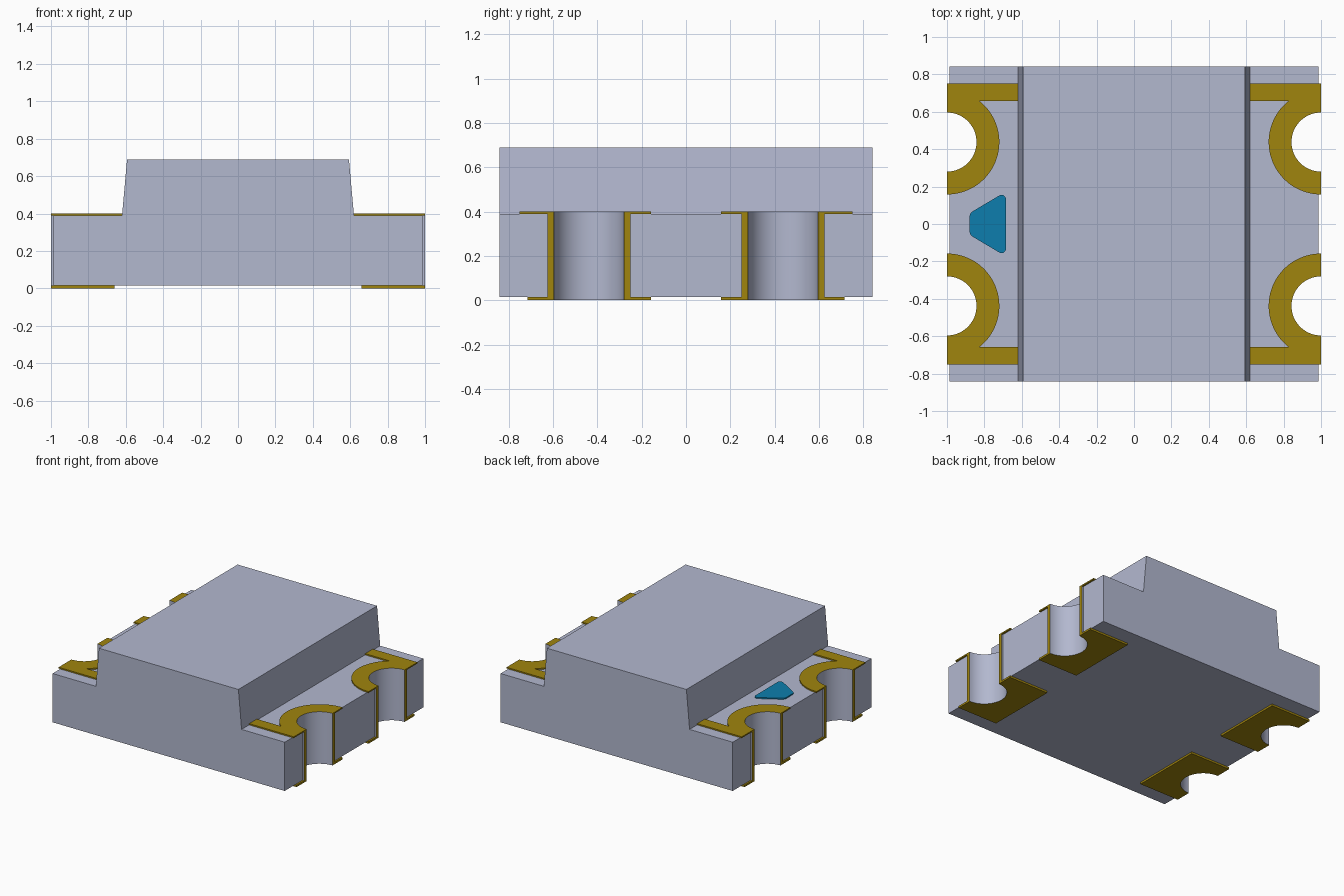
import bpy, bmesh, math
from mathutils import Vector

cube = bpy.data.objects.get("Cube")
if cube:
    bpy.data.objects.remove(cube, do_unlink=True)


def material(name, rgb):
    m = bpy.data.materials.new(name)
    m.use_nodes = True
    m.diffuse_color = (*rgb, 1)
    bsdf = m.node_tree.nodes["Principled BSDF"]
    bsdf.inputs["Base Color"].default_value = (*rgb, 1)
    bsdf.inputs["Roughness"].default_value = 0.6
    return m


GREY = material("pale_blue_grey", (0.448, 0.479, 0.624))
GOLD = material("dark_gold", (0.352, 0.233, 0.004))
BLUE = material("marker_blue", (0.004, 0.208, 0.418))


def arc(cx, cy, r, a0, a1, n=32):
    """Points on an arc, angles in degrees."""
    angles = [math.radians(a0 + (a1 - a0) * i / n) for i in range(n + 1)]
    return [(cx + r * math.cos(a), cy + r * math.sin(a)) for a in angles]


def prism(name, points, start, end, mats, axis="z", rule=None):
    """Extrude a flat outline along z, or along y for an x-z profile."""
    bm = bmesh.new()
    place = (lambda p: (p[0], p[1], start)) if axis == "z" else (lambda p: (p[0], start, p[1]))
    face = bm.faces.new([bm.verts.new(place(p)) for p in points])
    out = bmesh.ops.extrude_face_region(bm, geom=[face])
    shift = Vector((0, 0, end - start)) if axis == "z" else Vector((0, end - start, 0))
    bmesh.ops.translate(bm, vec=shift, verts=[v for v in out["geom"] if isinstance(v, bmesh.types.BMVert)])
    bmesh.ops.recalc_face_normals(bm, faces=bm.faces)
    if rule:
        bm.normal_update()
        for f in bm.faces:
            f.material_index = rule(f)
    mesh = bpy.data.meshes.new(name)
    bm.to_mesh(mesh)
    bm.free()
    for m in mats:
        mesh.materials.append(m)
    ob = bpy.data.objects.new(name, mesh)
    bpy.context.collection.objects.link(ob)
    return ob


def smooth(ob):
    bpy.ops.object.select_all(action="DESELECT")
    ob.select_set(True)
    bpy.context.view_layer.objects.active = ob
    bpy.ops.object.shade_smooth_by_angle(angle=math.radians(30))


# Main sizes
HX, HY = 0.987, 0.842            # board half sizes
Z0, Z1, Z2, ZPAD = 0.015, 0.39, 0.69, 0.40
HOLE_Y, R_IN, R_OUT, R_RING = 0.438, 0.158, 0.187, 0.28
CORNERS = [(sx, sy, f"{'back' if sy > 0 else 'front'}_{'left' if sx > 0 else 'right'}")
           for sx in (1, -1) for sy in (1, -1)]

# Body: stepped profile with a tapered cap, run from front to back
half = [(HX, Z0), (HX, Z1), (0.62, Z1), (0.593, Z2)]
body = prism("body", half + [(-x, z) for x, z in reversed(half)], -HY, HY, [GREY], axis="y")

# Notches cut into both ends of the body
for sx, sy, label in CORNERS:
    cutter = prism("notch_cutter", arc(sx, sy * HOLE_Y, R_OUT, 0, 360, 64)[:-1], -0.1, 0.5, [GREY])
    cutter.hide_render = True
    mod = body.modifiers.new("notch", "BOOLEAN")
    mod.operation = "DIFFERENCE"
    mod.solver = "EXACT"
    mod.object = cutter
    bpy.ops.object.select_all(action="DESELECT")
    bpy.context.view_layer.objects.active = body
    body.select_set(True)
    bpy.ops.object.modifier_apply(modifier=mod.name)
    bpy.data.objects.remove(cutter, do_unlink=True)
smooth(body)

# Outlines for one corner, mirrored to the other three
lining = arc(1, HOLE_Y, R_IN, 90, 270) + arc(1, HOLE_Y, R_OUT, 270, 90)
bar_y = 0.658
meet = math.degrees(math.acos(-math.sqrt(R_RING**2 - (bar_y - HOLE_Y)**2) / R_RING))
top_pad = ([(0.621, bar_y), (0.621, 0.751), (1, 0.751)]
           + arc(1, HOLE_Y, R_OUT, 90, 270) + arc(1, HOLE_Y, R_RING, 270, meet))
bottom_pad = ([(1, 0.158), (0.66, 0.158), (0.66, 0.716), (1, 0.716)]
              + arc(1, HOLE_Y, R_OUT, 90, 270))


def flat_gold(f):
    """Gold on the rims and flat ends, grey on the curved walls."""
    c = f.calc_center_median()
    return 1 if abs(f.normal.z) > 0.9 or abs(c.x) > 0.9999 else 0


for sx, sy, label in CORNERS:
    def mirrored(pts):
        return [(x * sx, y * sy) for x, y in pts]
    # Half-round hole lining, top contact and bottom contact
    smooth(prism("hole_lining_" + label, mirrored(lining), 0, ZPAD, [GREY, GOLD], rule=flat_gold))
    smooth(prism("top_pad_" + label, mirrored(top_pad), Z1, ZPAD, [GOLD]))
    smooth(prism("bottom_pad_" + label, mirrored(bottom_pad), 0, Z0, [GOLD]))

# Polarity marker: rounded trapezoid on the right-hand ledge
upper = arc(-0.708, 0.133, 0.023, 0, 127, 8) + arc(-0.84, 0.035, 0.04, 127, 180, 8)
smooth(prism("polarity_marker", upper + [(x, -y) for x, y in reversed(upper)], Z1, Z1 + 0.009, [BLUE]))
